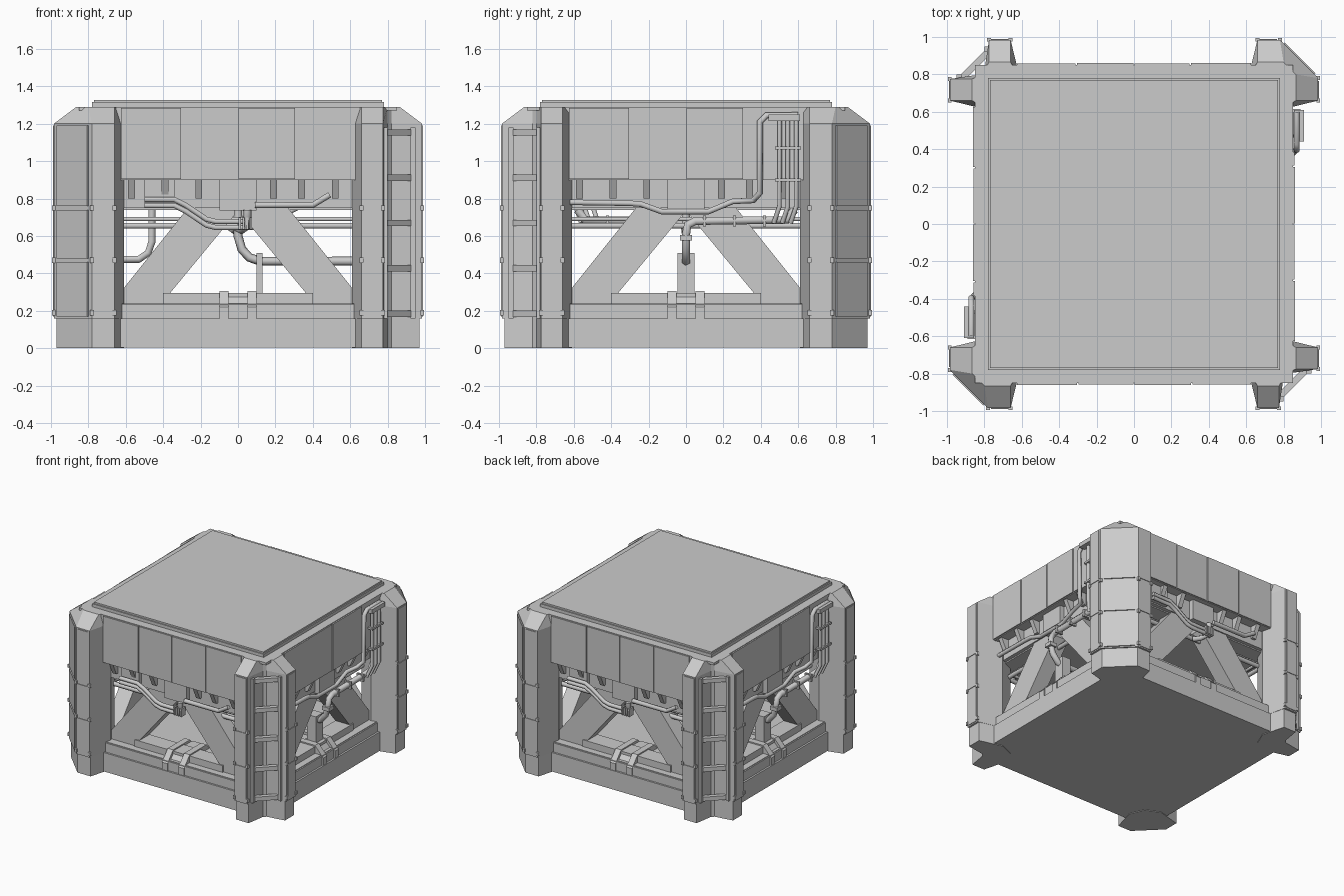
import bpy, bmesh, math

if "Cube" in bpy.data.objects:
    bpy.data.objects.remove(bpy.data.objects["Cube"])

FRONT, RIGHT = 'front', 'right'
half = []   # parts repeated by a half turn about z


def place(side, u, d, z):
    """u runs along a side, d points outward from the centre."""
    if side == FRONT:
        return (u, -d, z)
    return (d, u, z)


def make(name, verts, faces, twin=True):
    me = bpy.data.meshes.new(name)
    me.from_pydata(verts, [], faces)
    bm = bmesh.new()
    bm.from_mesh(me)
    bmesh.ops.recalc_face_normals(bm, faces=bm.faces)
    bm.to_mesh(me)
    bm.free()
    ob = bpy.data.objects.new(name, me)
    bpy.context.collection.objects.link(ob)
    if twin:
        half.append(ob)
    return ob


def loft(name, rings, twin=True):
    n = len(rings[0])
    verts = [v for r in rings for v in r]
    faces = [list(range(n)), list(range(n * (len(rings) - 1), n * len(rings)))]
    for k in range(len(rings) - 1):
        for i in range(n):
            j = (i + 1) % n
            faces.append((k * n + i, k * n + j, (k + 1) * n + j, (k + 1) * n + i))
    return make(name, verts, faces, twin)


def slab(name, poly, z0, z1, twin=False):
    return loft(name, [[(x, y, z) for x, y in poly] for z in (z0, z1)], twin)


def square(r):
    return [(-r, -r), (r, -r), (r, r), (-r, r)]


def profile(name, side, poly, d0, d1):
    """Extrude a (u, z) outline in depth on one side."""
    return loft(name, [[place(side, u, d, z) for u, z in poly] for d in (d0, d1)])


def box(name, side, u0, u1, d0, d1, z0, z1):
    return profile(name, side, [(u0, z0), (u1, z0), (u1, z1), (u0, z1)], d0, d1)


def tube(name, pts, r, twin=True):
    cu = bpy.data.curves.new(name, 'CURVE')
    cu.dimensions = '3D'
    cu.bevel_depth = r
    cu.bevel_resolution = 1
    cu.use_fill_caps = True
    sp = cu.splines.new('POLY')
    sp.points.add(len(pts) - 1)
    for p, c in zip(sp.points, pts):
        p.co = (*c, 1)
    tmp = bpy.data.objects.new(name + "_curve", cu)
    bpy.context.collection.objects.link(tmp)
    bpy.context.view_layer.update()
    me = bpy.data.meshes.new_from_object(tmp.evaluated_get(bpy.context.evaluated_depsgraph_get()))
    bpy.data.objects.remove(tmp)
    ob = bpy.data.objects.new(name, me)
    bpy.context.collection.objects.link(ob)
    if twin:
        half.append(ob)


def side_tube(name, side, pts, r):
    tube(name, [place(side, *p) for p in pts], r)


# Main body, base and top plates, with corners cut to clear the ladder recesses
q = [(.85, .70), (.79, .79), (.70, .85)]
plan = (q + [(-x, y) for x, y in reversed(q)] + [(-x, -y) for x, y in q]
        + [(x, -y) for x, y in reversed(q)])
slab("base_slab", plan, 0.005, .16)
slab("base_step", [(x * .97, y * .97) for x, y in plan], .16, .24)
slab("floor_plate", square(.64), .22, .262)
slab("upper_body", plan, .90, 1.28)
slab("top_rim", square(.85), 1.27, 1.29)
slab("top_seat", square(.78), 1.285, 1.315)
slab("top_plate", square(.77), 1.30, 1.328)
slab("under_body", square(.74), .74, .91)

# Corner pillars: solid pair and recessed ladder pair
solid = [(.61, .78), (.66, .985), (.78, .985), (.985, .78), (.985, .66), (.78, .61), (.66, .66)]
notch = [(.61, .78), (.66, .985), (.775, .985), (.80, .82), (.82, .80), (.985, .775),
         (.985, .66), (.78, .61), (.66, .66)]
for name, poly, sy in (("solid_pillar", solid, 1), ("ladder_pillar", notch, -1)):
    def ring(z, lim, poly=poly, sy=sy):
        return [(min(x, lim), sy * min(y, lim), z) for x, y in poly]
    cap = [(min(x, .865) + (.02 if x == .78 and y > .9 else 0),
            sy * (min(y, .865) + (.02 if y == .78 and x > .9 else 0)), 1.29) for x, y in poly]
    loft(name, [ring(.16, 1), ring(1.2, 1), cap])
    loft(name + "_foot", [ring(0, .97), ring(.16, .97)])
    outer = [p for p in poly if max(p) > .95]
    for z in (.19, .47, .75):                      # bolts along the outer edges
        for x, y in outer:
            k = .010
            loft("pillar_bolt", [[(x + a * k, sy * (y + b * k), z + c * .014)
                                  for a, b in ((-1, -1), (1, -1), (1, 1), (-1, 1))]
                                 for c in (-1, 1)])

# Raised plates on the pillar faces
for z0, z1 in ((.17, .46), (.48, .74), (.76, 1.19)):
    loft("corner_plate", [[(.80, .965, z), (.965, .80, z), (.971, .806, z), (.806, .971, z)]
                          for z in (z0, z1)])
    for side, sgn in ((FRONT, 1), (RIGHT, 1), (FRONT, -1), (RIGHT, -1)):
        box("fin_plate", side, min(sgn * .672, sgn * .765), max(sgn * .672, sgn * .765),
            .98, .99, z0, z1)

# Ladder in the recess
for x, y in ((.787, -.935), (.935, -.787)):
    loft("ladder_rail", [[(x + a * .013, y + b * .013, z)
                          for a, b in ((-1, -1), (1, -1), (1, 1), (-1, 1))] for z in (.16, 1.18)])
for i in range(5):
    z = .185 + i * .242
    loft("ladder_rung", [[(.79, -.935, h), (.935, -.79, h), (.90, -.775, h), (.775, -.90, h)]
                         for h in (z - .017, z + .017)])

for side in (FRONT, RIGHT):
    # Cladding panels
    edges = [-.63, -.30, 0, .31, .63] if side == FRONT else [-.63, -.30, 0, .31, .39]
    for i, (a, b) in enumerate(zip(edges, edges[1:])):
        box("side_panel", side, a + .004, b - .004, .84, .861 - .003 * (i % 2), .905, 1.285)
    # Skirt and its small brackets
    box("skirt", side, -.62, .62, .72, .77, .75, .905)
    box("skirt_centre", side, -.10, .10, .72, .81, .735, .905)
    for u in (-.57, -.39, -.21, .19, .34, .52):
        loft("skirt_bracket", [[place(side, u + s, d, z) for d, z in
                                ((.76, .80), (.79, .80), (.84, .905), (.76, .905))]
                               for s in (-.018, .018)])
    # Sloping legs, tie beam and base beam
    for s in (-1, 1):
        profile("truss_leg", side, [(s * u, z) for u, z in
                ((.02, .76), (.02, .71), (.40, .25), (.40, .235), (.68, .235), (.26, .76))],
                .63, .76)
    box("base_beam", side, -.40, .40, .63, .77, .23, .295)
    box("base_rail", side, -.62, .62, .80, .835, .16, .235)
    side_tube("tie_pipe", side, [(-.66, .68, .655), (.66, .68, .655)], .018)
    side_tube("tie_pipe", side, [(-.66, .66, .69), (.66, .66, .69)], .012)
    # Stepped channel at the middle of the base
    for a, b in ((-.10, -.05), (.05, .10)):
        loft("base_channel_cheek", [[place(side, u, d, z) for d, z in
             ((.845, .16), (.845, .22), (.77, .305), (.55, .305), (.50, .25), (.50, .16))]
             for u in (a, b)])
    loft("base_channel", [[place(side, u, d, z) for d, z in
         ((.835, .16), (.835, .20), (.76, .285), (.52, .285), (.52, .16))] for u in (-.05, .05)])

# Front pipes
box("pipe_housing", FRONT, -.50, -.34, .76, .80, .76, .90)
for k in (0, .032):
    side_tube("front_pipe", FRONT, [(-.50, .82, .795 - k), (-.34, .82, .795 - k), (-.28, .82, .765 - k),
              (-.17, .82, .69 - k), (-.12, .82, .677 - k), (.05, .82, .677 - k)], .016)
side_tube("front_pipe_right", FRONT, [(.09, .82, .765), (.40, .82, .765), (.49, .82, .82)], .018)
side_tube("front_drop", FRONT, [(.05, .82, .74), (.05, .82, .65), (.02, .76, .63), (.0, .70, .64)], .022)
for u in (.01, .03, .05, .07):
    box("pipe_clamp", FRONT, u - .006, u + .006, .79, .845, .635, .70)

# Right side pipes: low chevron line, riser bundle, and drop to the junction box
side_tube("chevron_pipe", RIGHT, [(-.62, .81, .78), (-.30, .81, .775), (-.24, .81, .77), (-.13, .81, .73),
          (.12, .81, .73), (.25, .81, .785), (.36, .83, .79), (.395, .865, .83), (.395, .87, 1.21),
          (.43, .87, 1.245), (.60, .87, 1.245)], .017)
for u in (.50, .545, .59):
    side_tube("riser_pipe", RIGHT, [(u, .87, 1.23), (u, .87, .76), (u - .03, .84, .67)], .014)
for z in (.90, 1.07):
    box("riser_clamp", RIGHT, .475, .615, .85, .89, z - .008, z + .008)
box("riser_cap", RIGHT, .44, .61, .855, .91, 1.215, 1.25)
side_tube("drop_pipe", RIGHT, [(.58, .82, .74), (.54, .82, .685), (.05, .82, .68), (.01, .82, .66),
          (0, .82, .61), (0, .80, .53), (0, .75, .47), (0, .68, .45)], .025)
for u in (.10, .26, .42):
    box("pipe_clamp", RIGHT, u - .008, u + .008, .79, .85, .65, .71)
box("pipe_collar", RIGHT, -.032, .032, .785, .85, .575, .605)
box("junction_box", RIGHT, -.045, .045, .66, .74, .25, .51)

# Pipes through the middle
tube("inner_pipe", [(0, 0, .76), (0, 0, .60), (.02, 0, .53), (.06, 0, .485), (.12, 0, .465), (.68, 0, .465)], .024, False)
tube("inner_pipe_left", [(-.68, 0, .475), (-.53, 0, .475), (-.48, 0, .51), (-.46, 0, .57), (-.46, 0, .76)], .022, False)
loft("inner_pipe_stand", [[(.10, -.03, z), (.13, -.03, z), (.13, .03, z), (.10, .03, z)] for z in (.25, .51)], False)

# Repeat everything on the opposite side by a half turn
for ob in list(half):
    twin = ob.copy()
    twin.name = ob.name + "_opposite"
    twin.rotation_euler.z = math.pi
    bpy.context.collection.objects.link(twin)
